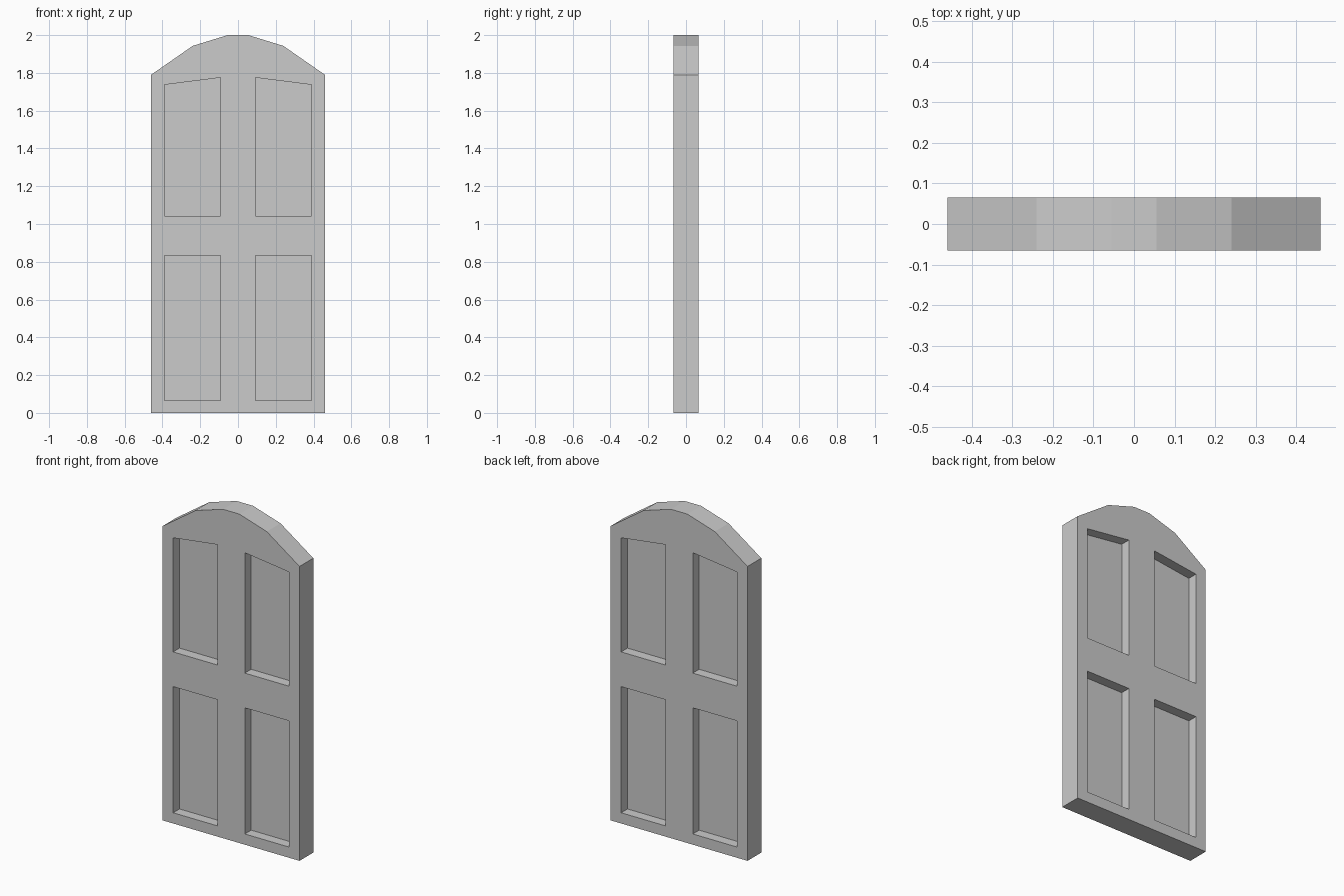
import bpy, bmesh

if "Cube" in bpy.data.objects:
    bpy.data.objects.remove(bpy.data.objects["Cube"])

HALF_T = 0.066    # half thickness of the door
PANEL_T = 0.005   # half thickness left at the recessed panels


def prism(name, profile, y0, y1):
    """Extrude an x-z outline from y0 to y1."""
    bm = bmesh.new()
    face = bm.faces.new([bm.verts.new((x, y0, z)) for x, z in profile])
    out = bmesh.ops.extrude_face_region(bm, geom=[face])
    moved = [v for v in out["geom"] if isinstance(v, bmesh.types.BMVert)]
    bmesh.ops.translate(bm, verts=moved, vec=(0, y1 - y0, 0))
    bmesh.ops.recalc_face_normals(bm, faces=bm.faces)
    mesh = bpy.data.meshes.new(name)
    bm.to_mesh(mesh)
    bm.free()
    obj = bpy.data.objects.new(name, mesh)
    bpy.context.collection.objects.link(obj)
    return obj


# Door slab with faceted arched top
right = [(0.46, 0), (0.46, 1.79), (0.24, 1.943), (0.055, 2.0)]
door = prism("door", right + [(-x, z) for x, z in reversed(right)], -HALF_T, HALF_T)

# Four recesses on each face; the upper ones have slanted tops
lower = [(0.092, 0.065), (0.39, 0.065), (0.39, 0.832), (0.092, 0.832)]
upper = [(0.092, 1.043), (0.39, 1.043), (0.39, 1.737), (0.092, 1.775)]
cutters = []
for outline in (lower, upper):
    for sx in (-1, 1):
        for sy in (-1, 1):
            cutter = prism("recess_cutter", [(sx * x, z) for x, z in outline],
                           sy * PANEL_T, sy * 0.1)
            cutter.hide_render = True
            cutters.append(cutter)
            mod = door.modifiers.new("recess", 'BOOLEAN')
            mod.operation = 'DIFFERENCE'
            mod.solver = 'EXACT'
            mod.object = cutter

# Apply the cuts and remove the cutters
deps = bpy.context.evaluated_depsgraph_get()
mesh = bpy.data.meshes.new_from_object(door.evaluated_get(deps))
door.modifiers.clear()
door.data = mesh
for cutter in cutters:
    bpy.data.objects.remove(cutter)
